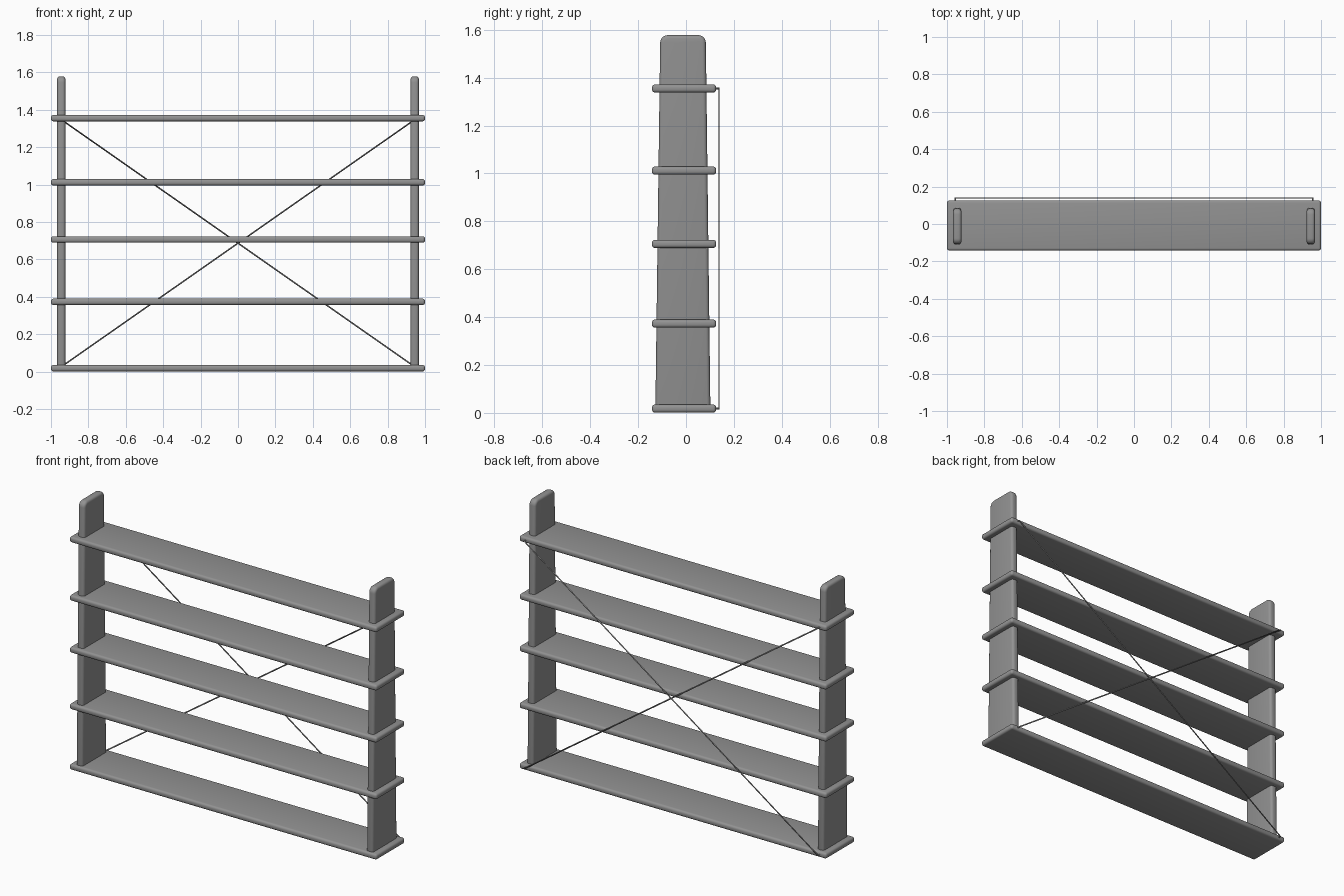
import bpy, bmesh
from math import sin, cos, pi, radians

if "Cube" in bpy.data.objects:
    bpy.data.objects.remove(bpy.data.objects["Cube"])

# Dark grey finish shared by all parts
dark = bpy.data.materials.new("dark_grey")
dark.diffuse_color = (0.29, 0.29, 0.29, 1)
dark.use_nodes = True
dark.node_tree.nodes["Principled BSDF"].inputs["Base Color"].default_value = dark.diffuse_color


def finish(obj, bevel, segments=4):
    """Round the sharp edges and smooth the shading."""
    mod = obj.modifiers.new("rounding", 'BEVEL')
    mod.width = bevel
    mod.segments = segments
    mod.limit_method = 'ANGLE'
    mod.angle_limit = radians(40)
    bpy.ops.object.select_all(action='DESELECT')
    obj.select_set(True)
    bpy.context.view_layer.objects.active = obj
    bpy.ops.object.modifier_apply(modifier=mod.name)
    bpy.ops.object.shade_smooth_by_angle(angle=radians(35))
    obj.data.materials.append(dark)


def shelf(name, z):
    bpy.ops.mesh.primitive_cube_add(size=1, location=(0, -0.008, z))
    obj = bpy.context.object
    obj.name = name
    obj.scale = (2.0, 0.268, 0.034)
    bpy.ops.object.transform_apply(location=False, rotation=False, scale=True)
    finish(obj, 0.013)


def upright(name, x):
    # Tapered side profile in the yz plane with rounded top corners
    thick, r, top = 0.044, 0.032, 1.578
    pts = [(-0.128, 0.012), (0.102, 0.012)]
    for cy, start in ((0.083 - r, 0), (-0.108 + r, pi / 2)):
        for i in range(7):
            a = start + i * pi / 12
            pts.append((cy + r * cos(a), top - r + r * sin(a)))
    bm = bmesh.new()
    face = bm.faces.new([bm.verts.new((x - thick / 2, y, z)) for y, z in pts])
    ext = bmesh.ops.extrude_face_region(bm, geom=[face])
    verts = [g for g in ext["geom"] if isinstance(g, bmesh.types.BMVert)]
    bmesh.ops.translate(bm, verts=verts, vec=(thick, 0, 0))
    bmesh.ops.recalc_face_normals(bm, faces=bm.faces)
    mesh = bpy.data.meshes.new(name)
    bm.to_mesh(mesh)
    bm.free()
    obj = bpy.data.objects.new(name, mesh)
    bpy.context.collection.objects.link(obj)
    finish(obj, 0.015)


def brace(name, side):
    # Thin rod hooked into the back edges of the top and bottom shelves
    curve = bpy.data.curves.new(name, 'CURVE')
    curve.dimensions = '3D'
    curve.bevel_depth = 0.004
    curve.bevel_resolution = 2
    curve.use_fill_caps = True
    curve.materials.append(dark)
    x, y0, y1 = 0.956 * side, 0.115, 0.138
    pts = [(-x, y0, 1.355), (-x, y1, 1.355), (x, y1, 0.018), (x, y0, 0.018)]
    spline = curve.splines.new('POLY')
    spline.points.add(len(pts) - 1)
    for p, co in zip(spline.points, pts):
        p.co = (*co, 1)
    obj = bpy.data.objects.new(name, curve)
    bpy.context.collection.objects.link(obj)


# Five shelf boards
for i, z in enumerate((0.018, 0.373, 0.706, 1.012, 1.355)):
    shelf(f"shelf_{i + 1}", z)

# Side boards and crossed back braces
for label, side in (("left", -1), ("right", 1)):
    upright(f"{label}_upright", 0.945 * side)
    brace(f"{label}_cross_brace", side)
